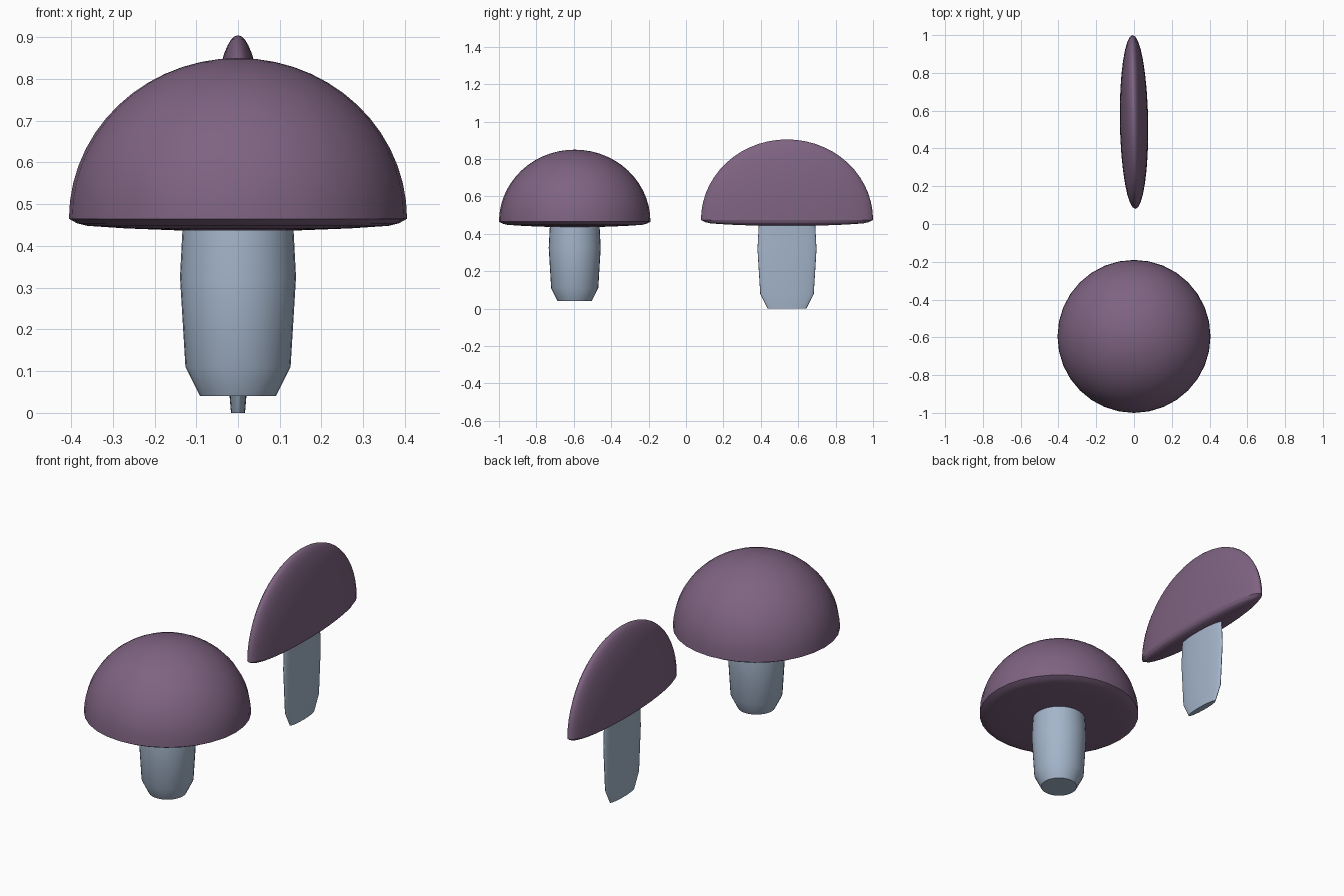
import bpy, bmesh, math

if "Cube" in bpy.data.objects:
    bpy.data.objects.remove(bpy.data.objects["Cube"])

SEGMENTS = 32


def material(name, color):
    mat = bpy.data.materials.new(name)
    mat.diffuse_color = (*color, 1)
    mat.use_nodes = True
    mat.node_tree.nodes["Principled BSDF"].inputs["Base Color"].default_value = mat.diffuse_color
    return mat


def lathe(name, profile, mat, loc, scale, turn):
    """Revolve an (r, z) profile around z; both ends are closed."""
    bm = bmesh.new()
    verts = [bm.verts.new((r, 0, z)) for r, z in profile]
    edges = [bm.edges.new(pair) for pair in zip(verts, verts[1:])]
    bmesh.ops.spin(bm, geom=verts + edges, cent=(0, 0, 0), axis=(0, 0, 1),
                   angle=math.tau, steps=SEGMENTS)
    bmesh.ops.remove_doubles(bm, verts=bm.verts[:], dist=1e-5)
    bmesh.ops.recalc_face_normals(bm, faces=bm.faces[:])
    mesh = bpy.data.meshes.new(name)
    bm.to_mesh(mesh)
    bm.free()
    mesh.materials.append(mat)
    obj = bpy.data.objects.new(name, mesh)
    bpy.context.collection.objects.link(obj)
    obj.location, obj.scale = loc, scale
    obj.rotation_euler.z = turn
    bpy.ops.object.select_all(action='DESELECT')
    obj.select_set(True)
    bpy.context.view_layer.objects.active = obj
    bpy.ops.object.shade_smooth_by_angle(angle=math.radians(40))
    return obj


cap_mat = material("cap_purple", (0.21, 0.125, 0.22))
stem_mat = material("stem_blue", (0.37, 0.46, 0.59))

# Cap: shallow convex underside, rounded rim, then a dome (z = 0 at the stem foot)
dome = [(0.405 * math.cos(a), 0.425 + 0.385 * math.sin(a))
        for a in (math.pi / 2 * i / 14 for i in range(14))]
cap_profile = [(0, 0.395), (0.14, 0.397), (0.27, 0.402), (0.36, 0.408),
               (0.385, 0.414)] + dome + [(0, 0.81)]

# Stem: narrow foot, slight belly
stem_profile = [(0, 0), (0.091, 0), (0.126, 0.07), (0.139, 0.285),
                (0.133, 0.40), (0, 0.40)]


def mushroom(prefix, loc, scale, turn=0):
    lathe(prefix + "_cap", cap_profile, cap_mat, loc, scale, turn)
    lathe(prefix + "_stem", stem_profile, stem_mat, loc, scale, turn)


# Whole mushroom in front, thin flattened slice behind it
mushroom("whole", (0, -0.595, 0.04), (1, 1, 1))
mushroom("slice", (0, 0.54, 0), (0.185, 1.136, 1.117), math.radians(0.9))
